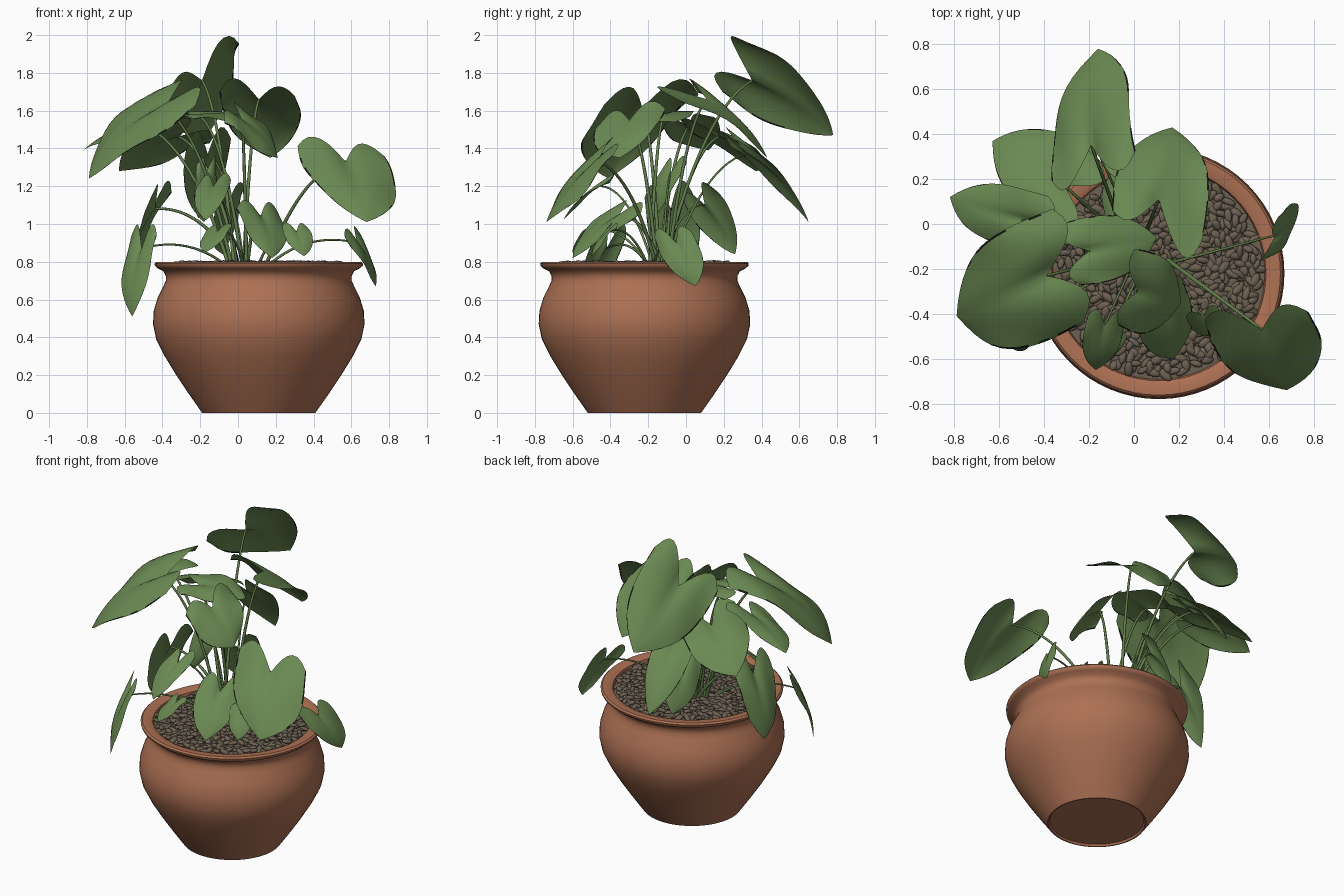
import bpy, bmesh, math, random
from mathutils import Vector

if "Cube" in bpy.data.objects:
    bpy.data.objects.remove(bpy.data.objects["Cube"])

random.seed(4)
PX, PY = 0.11, -0.22            # pot axis
CROWN = Vector((0.06, -0.15, 0.77))


def material(name, rgb):
    m = bpy.data.materials.new(name)
    m.diffuse_color = (*rgb, 1)
    m.use_nodes = True
    m.node_tree.nodes["Principled BSDF"].inputs["Base Color"].default_value = m.diffuse_color
    return m


TERRACOTTA = material("terracotta", (0.42, 0.165, 0.088))
LEAF_GREEN = material("leaf_green", (0.145, 0.25, 0.085))
LEAF_EDGE = material("withered_edge_black", (0.008, 0.01, 0.006))
STEM_GREEN = material("stem_green", (0.125, 0.21, 0.072))
GRAVEL = material("brown_gravel", (0.15, 0.117, 0.083))


def add_mesh(name, bm, mats, angle=None):
    me = bpy.data.meshes.new(name)
    bm.to_mesh(me)
    bm.free()
    for mat in mats:
        me.materials.append(mat)
    ob = bpy.data.objects.new(name, me)
    bpy.context.collection.objects.link(ob)
    for p in me.polygons:
        p.use_smooth = True
    if angle:
        bpy.ops.object.select_all(action='DESELECT')
        ob.select_set(True)
        bpy.context.view_layer.objects.active = ob
        bpy.ops.object.shade_smooth_by_angle(angle=math.radians(angle))
    return ob


def lathe(name, profile, mat, n=64):
    bm = bmesh.new()
    rings = []
    for r, z in profile:
        if r == 0:
            rings.append([bm.verts.new((PX, PY, z))] * n)
        else:
            rings.append([bm.verts.new((PX + r * math.cos(2 * math.pi * i / n),
                                        PY + r * math.sin(2 * math.pi * i / n), z)) for i in range(n)])
    for a, b in zip(rings, rings[1:]):
        for i in range(n):
            j = (i + 1) % n
            quad = list(dict.fromkeys((a[i], a[j], b[j], b[i])))
            bm.faces.new(quad)
    bmesh.ops.recalc_face_normals(bm, faces=bm.faces)
    return add_mesh(name, bm, [mat], 40)


def leaf(name, notch, tip, side, hang=(0, 0, 0), arch=0.36):
    """Heart-shaped blade from notch to tip; side is the half-width vector, hang shifts one lobe."""
    n0, axis, side, hang = Vector(notch), Vector(tip) - Vector(notch), Vector(side), Vector(hang)
    up = side.cross(axis).normalized()
    if up.z < 0:
        up = -up
    length, half = axis.length, side.length
    phase = random.uniform(0, 6)
    bm = bmesh.new()
    rows, inner = 14, 14
    ts = [-1] + [0.965 * (2 * j / inner - 1) for j in range(inner + 1)] + [1]
    grid = []
    for i in range(rows + 1):
        s = i / rows
        width = (1 - s ** 2.5) * (0.93 + 0.3 * s)
        row = []
        for t in ts:
            a = abs(t)
            lobe = (1 - s) ** 2 * math.sin(math.pi * 0.82 * a)
            lift = arch * length * s * (1 - s) - 0.16 * half * width * a ** 2
            lift += 0.12 * half * a ** 2 * math.sin(7 * s + phase + 2 * t) * (1 - s)
            lift += 0.06 * half * min(a * 3, 1) * (1 - s)     # crease on the midrib
            co = n0 + axis * (s - 0.36 * lobe) + side * (t * width) + up * lift
            if t > 0:
                co += hang * lobe
            row.append(bm.verts.new(co))
        grid.append(row)
    for i in range(rows):
        for j in range(len(ts) - 1):
            f = bm.faces.new((grid[i][j], grid[i][j + 1], grid[i + 1][j + 1], grid[i + 1][j]))
            # dry dark fringe, patchy along the rim and full at the tip
            if j in (0, len(ts) - 2) and (i > rows - 4 or random.random() < 0.5):
                f.material_index = 1
    bmesh.ops.remove_doubles(bm, verts=bm.verts, dist=0.0005)
    bm.normal_update()
    if sum((f.normal.dot(up) for f in bm.faces)) < 0:
        bmesh.ops.reverse_faces(bm, faces=bm.faces)
    add_mesh(name, bm, [LEAF_GREEN, LEAF_EDGE])
    stem(name + "_stem", n0, 0.0085 if half > 0.13 else 0.006)


def stem(name, end, radius):
    """Arched stalk from the crown to the leaf notch."""
    start = CROWN + Vector((random.uniform(-.05, .05), random.uniform(-.05, .05), 0))
    start += Vector((end.x - CROWN.x, end.y - CROWN.y, 0)) * 0.12
    ctrl = start.lerp(end, 0.45)
    ctrl.z = 0.8 + (end.z - 0.8) * 0.75 + 0.09
    cu = bpy.data.curves.new(name, 'CURVE')
    cu.dimensions = '3D'
    cu.bevel_depth = radius
    cu.bevel_resolution = 2
    cu.use_fill_caps = True
    sp = cu.splines.new('POLY')
    k = 14
    sp.points.add(k)
    for i in range(k + 1):
        t = i / k
        p = start * (1 - t) ** 2 + ctrl * (2 * t * (1 - t)) + end * t * t
        sp.points[i].co = (*p, 1)
        sp.points[i].radius = 1.25 - 0.5 * t
    sp.use_smooth = True
    cu.materials.append(STEM_GREEN)
    bpy.context.collection.objects.link(bpy.data.objects.new(name, cu))


# Pot with slightly recessed base, rounded belly and flared rim
lathe("pot", [(0, .012), (.285, .012), (.293, 0), (.30, 0), (.37, .1), (.437, .2), (.498, .3),
              (.543, .39), (.56, .47), (.556, .54), (.535, .61), (.505, .67), (.492, .70),
              (.492, .725), (.505, .75), (.535, .765), (.55, .778), (.552, .79), (.542, .80),
              (.50, .80), (.478, .79), (.47, .76), (.46, .70)], TERRACOTTA)

# Soil bed with a layer of pebbles
lathe("soil", [(0, .772), (.3, .772), (.472, .768)], GRAVEL)
bm = bmesh.new()
COUNT = 620
for i in range(COUNT):
    r = 0.455 * math.sqrt((i + 0.5) / COUNT)
    a = i * 2.39996 + random.uniform(-.05, .05)
    made = bmesh.ops.create_icosphere(bm, subdivisions=2, radius=1)["verts"]
    sx, sy, sz = random.uniform(.026, .04), random.uniform(.014, .02), random.uniform(.01, .015)
    turn, tilt = random.uniform(0, math.pi), random.uniform(-.4, .4)
    centre = Vector((PX + r * math.cos(a), PY + r * math.sin(a), random.uniform(.775, .792)))
    for v in made:
        x, y, z = v.co.x * sx, v.co.y * sy, v.co.z * sz
        x, z = x * math.cos(tilt) - z * math.sin(tilt), x * math.sin(tilt) + z * math.cos(tilt)
        v.co = centre + Vector((x * math.cos(turn) - y * math.sin(turn),
                                x * math.sin(turn) + y * math.cos(turn), z))
add_mesh("pebbles", bm, [GRAVEL])

# Tall upper leaves
leaf("leaf_top_back", (-.19, .35, 1.76), (-.16, .78, 1.47), (.18, .08, .13), (.03, 0, .06))
leaf("leaf_back_right", (.11, .11, 1.66), (.17, .43, 1.35), (.21, -.03, .01), (.02, -.13, -.05))
leaf("leaf_back_left", (-.31, .17, 1.46), (-.63, .37, 1.28), (.1, .17, -.06))
leaf("leaf_back_low", (-.16, .32, 1.37), (-.18, .65, 1.01), (.12, .02, .03))
leaf("leaf_left_large", (-.39, -.23, 1.61), (-.79, -.41, 1.24), (.09, -.26, -.05), arch=0.5)
leaf("leaf_far_left", (-.5, .02, 1.52), (-.82, .12, 1.39), (.05, .13, .04))
leaf("leaf_centre_left", (-.2, -.12, 1.57), (.1, -.06, 1.54), (-.03, .15, .02))
leaf("leaf_centre", (.02, -.3, 1.55), (.21, -.35, 1.35), (.045, .18, .05))
leaf("leaf_right_large", (.57, -.47, 1.33), (.68, -.74, 1.01), (.245, .03, -.04), arch=0.28)

# Lower and smaller leaves
leaf("leaf_front", (.12, -.36, 1.04), (.18, -.6, .82), (.12, .07, -.01))
leaf("leaf_front_left", (-.13, -.45, 1.2), (-.17, -.65, 1.02), (.09, .0, .01))
leaf("leaf_left_drooping", (-.51, -.42, .87), (-.56, -.54, .51), (.075, -.08, 0))
leaf("leaf_left_hanging", (-.44, -.08, 1.08), (-.56, -.03, .69), (.04, .14, .02))
leaf("leaf_right_small", (.63, -.05, .9), (.73, .05, .67), (.03, .11, .01))
leaf("leaf_back_small", (-.05, .1, 1.1), (-.08, .26, .84), (.08, .08, .05))
leaf("leaf_front_small_right", (.31, -.41, .96), (.35, -.5, .83), (.075, .02, 0))
leaf("leaf_front_small_left", (-.11, -.5, .96), (-.17, -.6, .85), (.07, -.03, .01))
leaf("leaf_inner_small", (-.17, -.08, 1.27), (-.21, -.17, 1.03), (.06, .06, .01))
